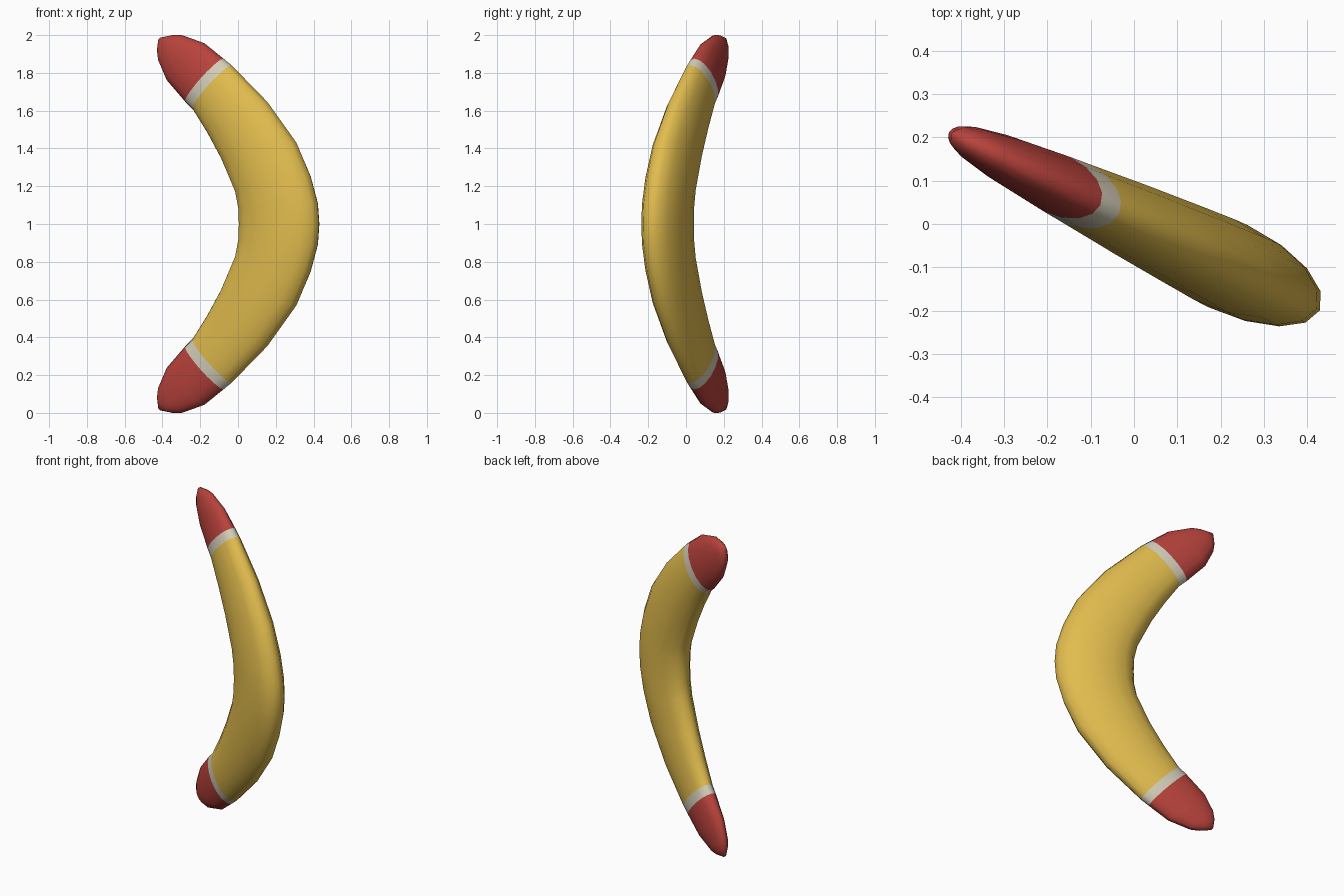
import bpy, bmesh, math
from mathutils import Vector

if "Cube" in bpy.data.objects:
    bpy.data.objects.remove(bpy.data.objects["Cube"])

def material(name, rgb):
    m = bpy.data.materials.new(name)
    m.diffuse_color = (*rgb, 1)
    m.use_nodes = True
    m.node_tree.nodes["Principled BSDF"].inputs["Base Color"].default_value = m.diffuse_color
    return m

# Upper-half cross-sections as seen from the front:
# outer x, outer z, inner x, inner z, half thickness
HALF = [
    (0.427, 1.000, 0.003, 1.000, 0.105),
    (0.419, 1.110, 0.001, 1.080, 0.105),
    (0.380, 1.256, -0.016, 1.170, 0.104),
    (0.307, 1.430, -0.092, 1.348, 0.098),
    (0.153, 1.646, -0.164, 1.482, 0.088),
    (-0.037, 1.841, -0.240, 1.605, 0.074),   # band start
    (-0.080, 1.876, -0.280, 1.645, 0.070),   # band end
    (-0.180, 1.957, -0.380, 1.762, 0.057),
    (-0.300, 2.000, -0.423, 1.862, 0.041),
    (-0.350, 2.000, -0.430, 1.915, 0.030),
    (-0.413, 1.987, -0.424, 1.970, 0.010),   # tip
]
SIDES = 16
BAND = 5
ANGLE = math.radians(25.6)
FLAT = Vector((math.cos(ANGLE), -math.sin(ANGLE), 0))   # width direction of the flat plane
NORMAL = Vector((math.sin(ANGLE), math.cos(ANGLE), 0))  # thickness direction
UP = Vector((0, 0, 1))

# Mirror the sections for the lower arm
lower = [(a, 2 - b, c, 2 - d, t) for a, b, c, d, t in reversed(HALF[1:])]
sections = lower + HALF

# Loft the boomerang body through the elliptical sections
bm = bmesh.new()
rings = []
for ox, oz, ix, iz, thick in sections:
    outer = FLAT * (ox / FLAT.x) + UP * oz
    inner = FLAT * (ix / FLAT.x) + UP * iz
    mid, half = (outer + inner) / 2, (outer - inner) / 2
    ring = []
    for k in range(SIDES):
        a = math.tau * k / SIDES
        p = mid + half * math.cos(a) + NORMAL * (thick * math.sin(a) + 0.006)
        ring.append(bm.verts.new(p))
    rings.append(ring)

middle = len(HALF) - 1
for i in range(len(rings) - 1):
    step = i - middle if i >= middle else middle - 1 - i
    for k in range(SIDES):
        n = (k + 1) % SIDES
        f = bm.faces.new((rings[i][k], rings[i][n], rings[i + 1][n], rings[i + 1][k]))
        f.material_index = 0 if step < BAND else 1 if step == BAND else 2

# Close the tips
for ring in (rings[0], rings[-1]):
    bm.faces.new(ring).material_index = 2
for f in bm.faces:
    f.smooth = True
bmesh.ops.recalc_face_normals(bm, faces=bm.faces)

mesh = bpy.data.meshes.new("boomerang")
bm.to_mesh(mesh)
bm.free()
for name, rgb in (("yellow", (0.75, 0.50, 0.075)),
                  ("cream_white", (0.66, 0.61, 0.48)),
                  ("red", (0.48, 0.055, 0.045))):
    mesh.materials.append(material(name, rgb))
body = bpy.data.objects.new("boomerang", mesh)
bpy.context.collection.objects.link(body)
